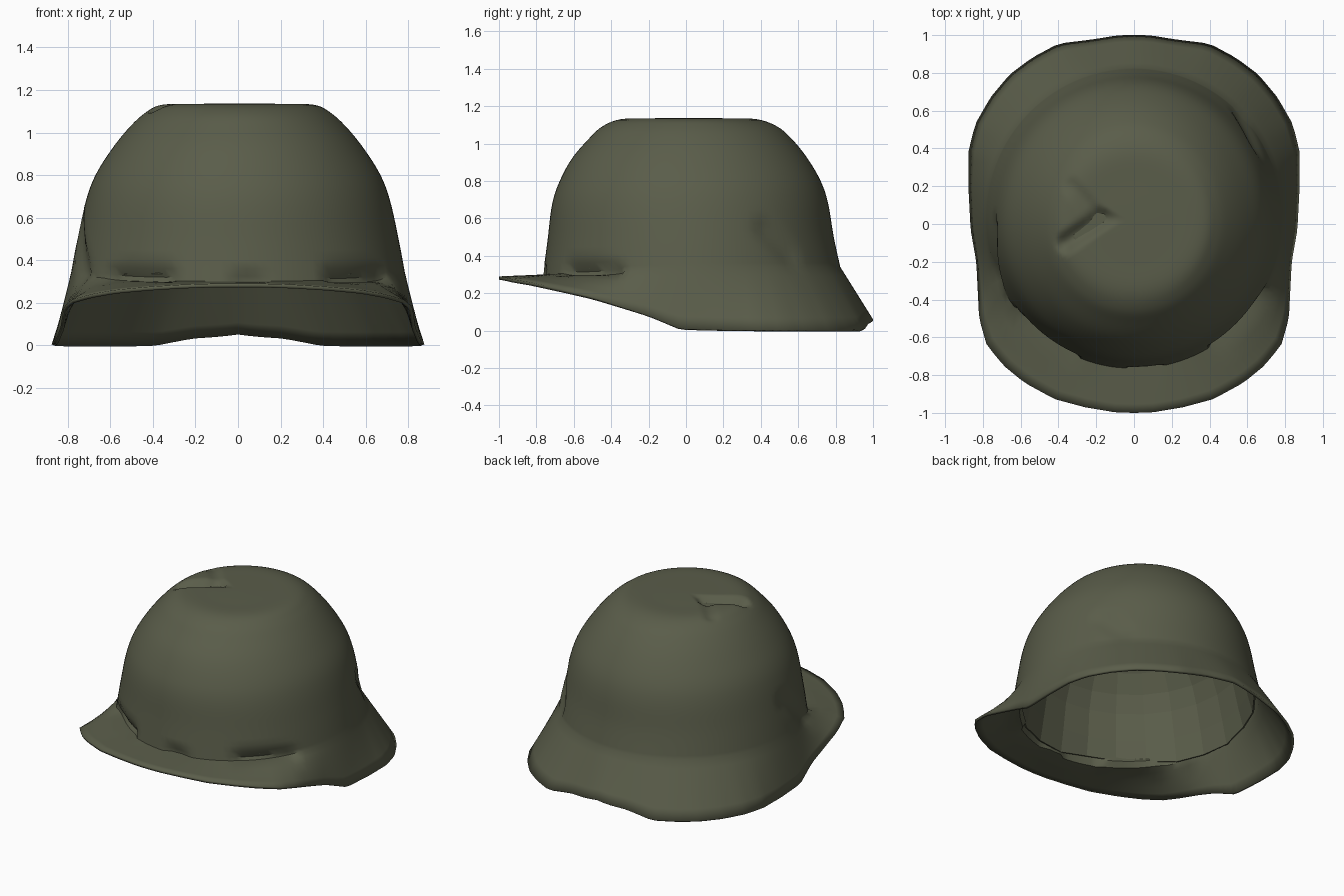
import bpy, bmesh, math
from mathutils import Vector

if "Cube" in bpy.data.objects:
    bpy.data.objects.remove(bpy.data.objects["Cube"])

olive = bpy.data.materials.new("olive drab")
olive.diffuse_color = (0.102, 0.109, 0.068, 1)
olive.use_nodes = True
olive.node_tree.nodes["Principled BSDF"].inputs["Base Color"].default_value = olive.diffuse_color

# dome profile: z, half width x, front y, back y (last row is the brim crease)
DOME = [(1.137, 0.02, -0.005, 0.035), (1.135, 0.20, -0.19, 0.22), (1.13, 0.36, -0.35, 0.38),
        (1.09, 0.44, -0.45, 0.49), (1.02, 0.515, -0.525, 0.57), (0.92, 0.595, -0.61, 0.65),
        (0.80, 0.67, -0.675, 0.72), (0.68, 0.715, -0.715, 0.76), (0.50, 0.755, -0.74, 0.79),
        (0.34, 0.785, -0.765, 0.825)]
# half outline of the rim from front to back: x, y, z
RIM = [(0, -1, 0.29), (0.10, -0.997, 0.29), (0.26, -0.97, 0.285), (0.42, -0.927, 0.275),
       (0.58, -0.84, 0.26), (0.69, -0.75, 0.24), (0.78, -0.64, 0.215), (0.82, -0.5, 0.18),
       (0.835, -0.2, 0.08), (0.865, -0.03, 0.008), (0.877, 0.2, 0.004), (0.875, 0.39, 0.004),
       (0.84, 0.53, 0.004), (0.76, 0.67, 0.004), (0.66, 0.79, 0.004), (0.54, 0.88, 0.004),
       (0.40, 0.955, 0.006), (0.22, 0.977, 0.04), (0.08, 1.0, 0.05), (0, 1, 0.06)]
# battle damage: start, end, radius, push
DENTS = [((-0.17, 0.03, 1.13), (-0.36, -0.10, 1.12), 0.07, (0, 0, -0.045)),
         ((-0.20, 0.05, 1.13), (-0.33, 0.20, 1.12), 0.06, (0, 0, -0.015)),
         ((-0.76, -0.02, 0.56), (-0.74, -0.28, 0.34), 0.09, (0.025, 0, 0)),
         ((0.69, 0.46, 0.55), (0.62, 0.60, 0.42), 0.12, (-0.03, -0.025, 0)),
         ((0.45, -0.64, 0.33), (0.70, -0.38, 0.33), 0.06, (-0.02, 0.04, -0.02)),
         ((-0.62, -0.50, 0.33), (-0.34, -0.70, 0.33), 0.06, (0.02, 0.04, -0.01)),
         ((0.0, -0.77, 0.31), (0.10, -0.77, 0.31), 0.05, (0, 0.03, 0))]


def lerp(rows, k, t):
    return [a + (b - a) * t for a, b in zip(rows[k], rows[k + 1])]


def spline(rows, k, t):
    four = [rows[max(0, min(len(rows) - 1, k + d))] for d in (-1, 0, 1, 2)]
    return [b + 0.5 * t * (c - a + t * (2 * a - 5 * b + 4 * c - d + t * (3 * (b - c) + d - a)))
            for a, b, c, d in zip(*four)]


def dome_point(row, a):
    z, w, f, b = row
    return Vector((w * math.sin(a), (f + b) / 2 - (b - f) / 2 * math.cos(a), z))


def rim_point(a):
    side = 1 if math.sin(a) >= 0 else -1
    h = math.acos(max(-1, min(1, math.cos(a))))
    angs = [math.atan2(p[0], -p[1]) for p in RIM]
    k = 0
    while k < len(RIM) - 2 and angs[k + 1] < h:
        k += 1
    x, y, z = lerp(RIM, k, (h - angs[k]) / (angs[k + 1] - angs[k]))
    return Vector((side * x, y, z))


def dented(p):
    q = p.copy()
    for s, e, r, push in DENTS:
        s, e = Vector(s), Vector(e)
        t = max(0, min(1, (p - s).dot(e - s) / (e - s).length_squared))
        d = (p - s.lerp(e, t)).length / r
        if d < 1:
            q += Vector(push) * (1 - d * d) ** 2
    return q


def loft(name, rings):
    bm = bmesh.new()
    vs = [[bm.verts.new(p) for p in r] for r in rings]
    n = len(rings[0])
    for r0, r1 in zip(vs, vs[1:]):
        for i in range(n):
            j = (i + 1) % n
            bm.faces.new((r0[i], r1[i], r1[j], r0[j]))
    bm.faces.new(vs[0])
    bmesh.ops.recalc_face_normals(bm, faces=bm.faces)
    # the dome cap must face up
    bm.normal_update()
    bm.faces.ensure_lookup_table()
    if bm.faces[-1].normal.z < 0:
        bmesh.ops.reverse_faces(bm, faces=bm.faces)
    me = bpy.data.meshes.new(name)
    bm.to_mesh(me)
    bm.free()
    me.materials.append(olive)
    ob = bpy.data.objects.new(name, me)
    bpy.context.collection.objects.link(ob)
    return ob


# outer shell: dome, crease and flared brim
N = 120
angles = [2 * math.pi * i / N for i in range(N)]


def crease_dip(p, a):
    # the crease sits lower in front
    p.z -= 0.04 * max(0, math.cos(a)) * max(0, (0.6 - p.z) / 0.26)
    return p


rows = [spline(DOME, k, t / 5) for k in range(len(DOME) - 1) for t in range(5)] + [DOME[-1]]
rings = [[dented(crease_dip(dome_point(row, a), a)) for a in angles] for row in rows]
crease = [crease_dip(dome_point(DOME[-1], a), a) for a in angles]
for s in (0.15, 0.35, 0.6, 0.8, 1.0):
    rings.append([dented(c.lerp(rim_point(a), s)) for c, a in zip(crease, angles)])
shell = loft("helmet_shell", rings)
sol = shell.modifiers.new("thickness", "SOLIDIFY")
sol.thickness = 0.018
sol.offset = -1
bpy.context.view_layer.objects.active = shell
shell.select_set(True)
bpy.ops.object.shade_smooth_by_angle(angle=math.radians(40))
shell.select_set(False)

# faceted inner liner with a stepped lower edge
M = 24
liner = []
for z, w, f, b in DOME[1:]:
    liner.append([dome_point((z - 0.035, w - 0.035, f + 0.035, b - 0.035), 2 * math.pi * i / M)
                  for i in range(M)])
for i, p in enumerate(liner[-1]):
    p.z += 0.03 * (i // 3 % 2)
lin = loft("inner_liner", liner)
ls = lin.modifiers.new("thickness", "SOLIDIFY")
ls.thickness = 0.01
